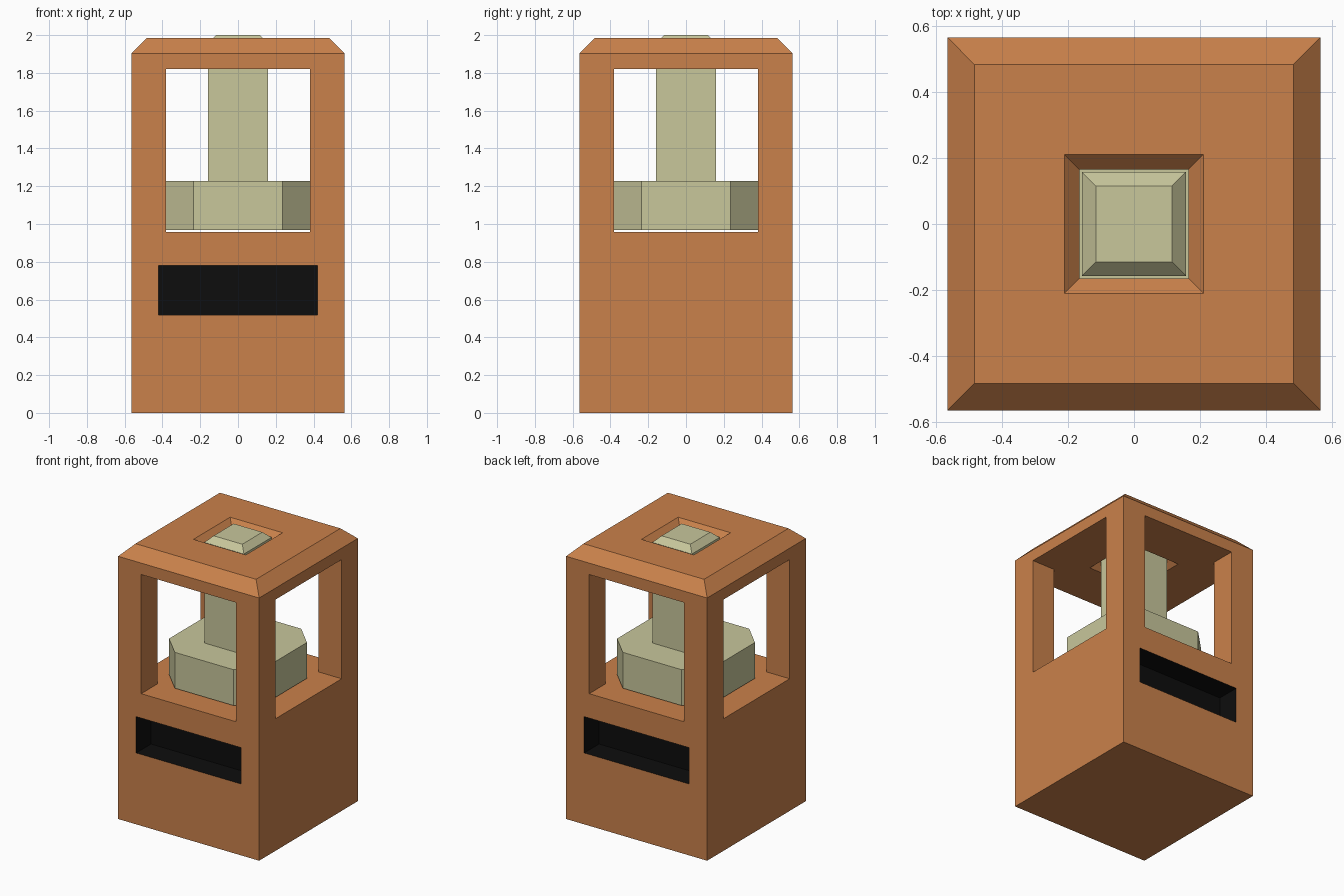
import bpy, bmesh

if "Cube" in bpy.data.objects:
    bpy.data.objects.remove(bpy.data.objects["Cube"])


def material(name, rgb):
    m = bpy.data.materials.new(name)
    m.diffuse_color = (*rgb, 1)
    m.use_nodes = True
    m.node_tree.nodes["Principled BSDF"].inputs["Base Color"].default_value = m.diffuse_color
    return m


orange = material("terracotta", (0.59, 0.22, 0.07))
cream = material("cream", (0.58, 0.57, 0.33))
black = material("black", (0.004, 0.004, 0.004))


def square(r):
    return [(-r, -r), (r, -r), (r, r), (-r, r)]


def rect(x0, x1, y0, y1):
    return [(x0, y0), (x1, y0), (x1, y1), (x0, y1)]


def loft(name, rings, mat):
    """Closed solid through stacked (z, outline) rings."""
    bm = bmesh.new()
    loops = [[bm.verts.new((x, y, z)) for x, y in pts] for z, pts in rings]
    bm.faces.new(loops[0][::-1])
    bm.faces.new(loops[-1])
    for a, b in zip(loops, loops[1:]):
        n = len(a)
        for i in range(n):
            j = (i + 1) % n
            bm.faces.new((a[i], a[j], b[j], b[i]))
    bmesh.ops.recalc_face_normals(bm, faces=bm.faces)
    mesh = bpy.data.meshes.new(name)
    bm.to_mesh(mesh)
    bm.free()
    mesh.materials.append(mat)
    ob = bpy.data.objects.new(name, mesh)
    bpy.context.collection.objects.link(ob)
    return ob


def cut(target, cutter):
    cutter.hide_render = True
    mod = target.modifiers.new("cut", 'BOOLEAN')
    mod.operation = 'DIFFERENCE'
    mod.solver = 'EXACT'
    mod.material_mode = 'TRANSFER'
    mod.object = cutter
    bpy.context.view_layer.objects.active = target
    bpy.ops.object.modifier_apply(modifier=mod.name)
    bpy.data.objects.remove(cutter)


# Housing with chamfered roof edge
body = loft("housing", [(0, square(0.565)), (1.903, square(0.565)),
                        (1.985, square(0.483))], orange)

# Cross-shaped window opening that leaves four corner posts
w, e = 0.38, 0.7
cross = [(-w, -e), (w, -e), (w, -w), (e, -w), (e, w), (w, w),
         (w, e), (-w, e), (-w, w), (-e, w), (-e, -w), (-w, -w)]
cut(body, loft("window_cutter", [(0.957, cross), (1.82, cross)], orange))

# Roof hole, bevelled above and below
cut(body, loft("roof_hole_cutter", [
    (1.805, square(0.225)), (1.865, square(0.165)),
    (1.94, square(0.165)), (2.0, square(0.225))], orange))

# Black slots on front and back
for s in (-1, 1):
    y0, y1 = sorted((s * 0.395, s * 0.7))
    slot = rect(-0.42, 0.42, y0, y1)
    cut(body, loft("slot_cutter", [(0.517, slot), (0.78, slot)], black))

# Button: chamfered-square base with a square stem through the roof
f, r = 0.235, 0.388
octagon = [(-f, -r), (f, -r), (r, -f), (r, f), (f, r), (-f, r), (-r, f), (-r, -f)]
stem = square(0.158)
loft("plunger_base", [(0.968, octagon), (1.228, octagon)], cream)
loft("plunger_stem", [(1.2, stem), (1.957, stem), (2.0, square(0.115))], cream)
